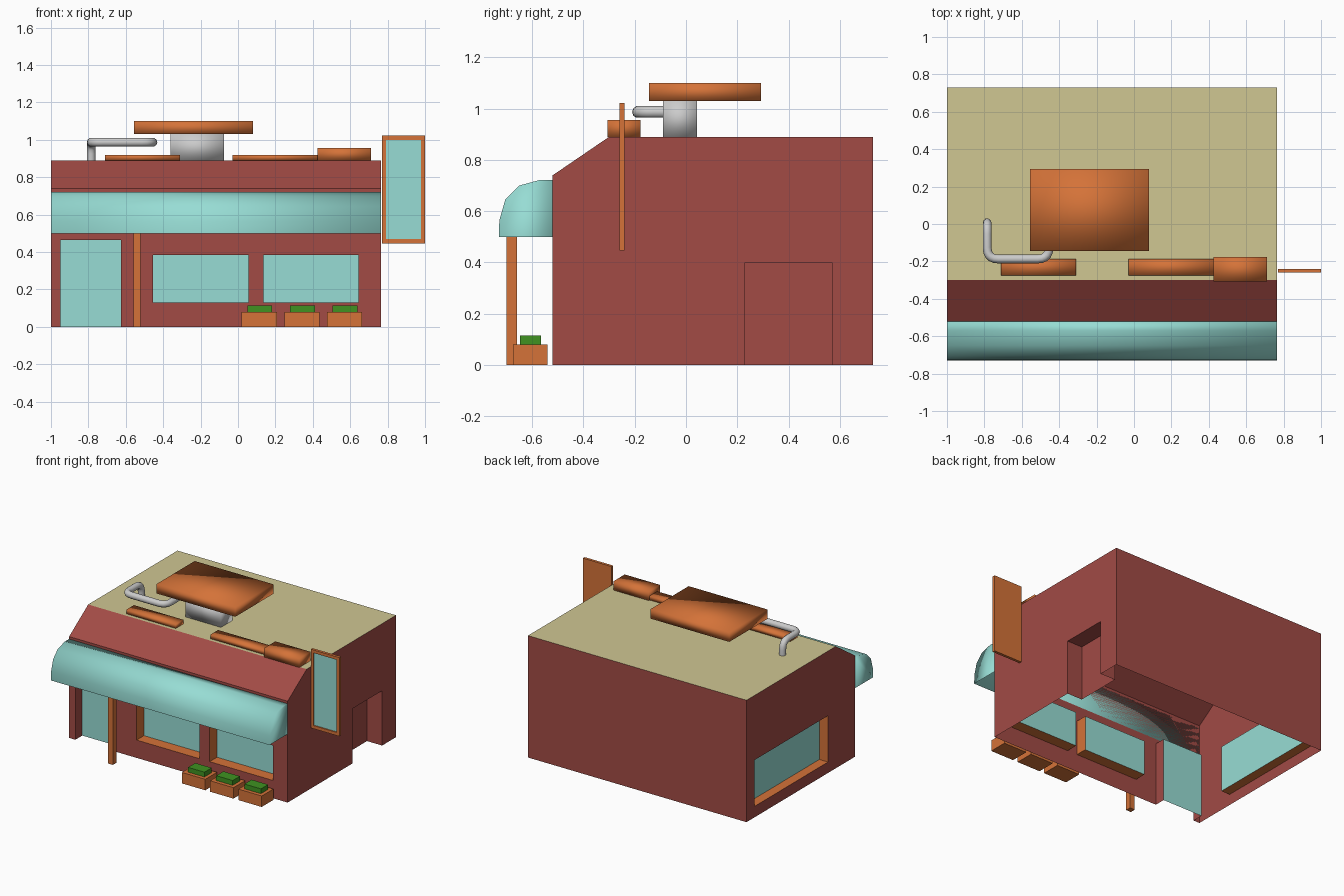
import bpy, bmesh, math
from mathutils import Vector

if "Cube" in bpy.data.objects:
    bpy.data.objects.remove(bpy.data.objects["Cube"])


def mat(name, r, g, b):
    m = bpy.data.materials.new(name)
    m.diffuse_color = (r, g, b, 1)
    m.use_nodes = True
    m.node_tree.nodes["Principled BSDF"].inputs["Base Color"].default_value = m.diffuse_color
    return m


RED = mat("brick_red", 0.36, 0.07, 0.06)
ORANGE = mat("orange", 0.66, 0.17, 0.04)
TEAL = mat("pale_teal", 0.31, 0.72, 0.66)
BEIGE = mat("roof_beige", 0.63, 0.57, 0.29)
GREEN = mat("leaf_green", 0.05, 0.29, 0.015)


def make(name, bm, mats=(), smooth=False):
    bmesh.ops.recalc_face_normals(bm, faces=bm.faces)
    me = bpy.data.meshes.new(name)
    for f in bm.faces:
        f.smooth = smooth
    bm.to_mesh(me)
    bm.free()
    for m in mats:
        me.materials.append(m)
    ob = bpy.data.objects.new(name, me)
    bpy.context.collection.objects.link(ob)
    return ob


def box(name, x, y, z, mats=(), smooth=False):
    bm = bmesh.new()
    bmesh.ops.create_cube(bm, size=1)
    for v in bm.verts:
        v.co = [r[0] + (c + 0.5) * (r[1] - r[0]) for c, r in zip(v.co, (x, y, z))]
    return make(name, bm, mats, smooth)


def prism(name, profile, x0, x1, mats, smooth=False):
    """Extrude a (y, z) profile along x."""
    bm = bmesh.new()
    f = bm.faces.new([bm.verts.new((x0, y, z)) for y, z in profile])
    ext = bmesh.ops.extrude_face_region(bm, geom=[f])["geom"]
    bmesh.ops.translate(bm, vec=(x1 - x0, 0, 0),
                        verts=[v for v in ext if isinstance(v, bmesh.types.BMVert)])
    return make(name, bm, mats, smooth)


def open_bottom(ob, z):
    bm = bmesh.new()
    bm.from_mesh(ob.data)
    low = [f for f in bm.faces if f.normal.z < -0.9 and all(abs(v.co.z - z) < 1e-3 for v in f.verts)]
    bmesh.ops.delete(bm, geom=low, context='FACES')
    bm.to_mesh(ob.data)
    bm.free()


def recess(ob, x, y, z, axis, reveal, back):
    """Cut a niche; colour its sides and its back by material slot."""
    cutter = box("niche_cutter", x, y, z)
    cutter.hide_render = True
    mod = ob.modifiers.new("niche", 'BOOLEAN')
    mod.operation, mod.solver, mod.object = 'DIFFERENCE', 'EXACT', cutter
    bpy.context.view_layer.objects.active = ob
    bpy.ops.object.modifier_apply(modifier=mod.name)
    bpy.data.objects.remove(cutter)
    e = 1e-3
    for p in ob.data.polygons:
        pts = [ob.data.vertices[i].co for i in p.vertices]
        if all(r[0] - e < c < r[1] + e for v in pts for c, r in zip(v, (x, y, z))):
            p.material_index = back if abs(p.normal[axis]) > 0.9 else reveal


# building shell with sloped front roof, open underneath
X0, X1 = -1.0, 0.765
building = prism("building", [(-0.52, 0), (-0.52, 0.74), (-0.30, 0.89), (0.73, 0.89), (0.73, 0)],
                 X0, X1, (RED, BEIGE, ORANGE, TEAL))
for p in building.data.polygons:
    if p.normal.z > 0.99:
        p.material_index = 1

# front windows, side window, front door, side doorway
for x in (-0.455, 0.135):
    recess(building, (x, x + 0.51), (-0.6, -0.435), (0.13, 0.385), 1, 2, 3)
recess(building, (-1.1, -0.93), (-0.21, 0.64), (0.08, 0.418), 0, 2, 3)
recess(building, (-0.95, -0.625), (-0.6, -0.44), (-0.1, 0.465), 1, 0, 3)
recess(building, (0.643, 0.9), (0.23, 0.57), (-0.1, 0.40), 0, 0, 0)
open_bottom(building, 0)

# rounded awning and its post
awning = prism("awning", [(-0.52, 0.5), (-0.73, 0.5), (-0.728, 0.565), (-0.705, 0.645), (-0.65, 0.70),
                          (-0.57, 0.722), (-0.52, 0.722)], X0, X1, (TEAL,), True)
open_bottom(awning, 0.5)
box("awning_post", (-0.56, -0.52), (-0.70, -0.66), (0, 0.5), (ORANGE,))

# planters
for i in range(3):
    x = 0.02 + i * 0.228
    box(f"planter_{i + 1}", (x, x + 0.188), (-0.675, -0.54), (0, 0.08), (ORANGE,))
    box(f"plant_{i + 1}", (x + 0.03, x + 0.163), (-0.648, -0.565), (0.08, 0.115), (GREEN,))

# hanging side sign with inset panel
sign = box("side_sign", (0.77, 1.0), (-0.26, -0.24), (0.447, 1.022), (ORANGE, TEAL))
recess(sign, (0.792, 0.978), (-0.3, -0.252), (0.47, 1.0), 1, 0, 1)

# rooftop slabs
box("roof_slab_left", (-0.71, -0.31), (-0.275, -0.187), (0.89, 0.92), (ORANGE,), True)
box("roof_slab_right", (-0.03, 0.43), (-0.275, -0.187), (0.89, 0.92), (ORANGE,), True)
box("roof_block", (0.425, 0.71), (-0.307, -0.177), (0.89, 0.955), (ORANGE,), True)

# raised roof board on grey pedestal
box("board_pedestal", (-0.36, -0.075), (-0.09, 0.043), (0.89, 1.03), (), True)
box("roof_board", (-0.555, 0.08), (-0.145, 0.293), (1.03, 1.10), (ORANGE,), True)


def rounded(path, r, n=5):
    """Fillet the inner corners of a path."""
    pts = [Vector(p) for p in path]
    out = [pts[0]]
    for a, b, c in zip(pts, pts[1:], pts[2:]):
        p, q = b + (a - b).normalized() * r, b + (c - b).normalized() * r
        for i in range(n + 1):
            t = i / n
            out.append(p * (1 - t) ** 2 + b * 2 * t * (1 - t) + q * t * t)
    return out + [pts[-1]]


# bent roof pipe
cu = bpy.data.curves.new("roof_pipe", 'CURVE')
cu.dimensions = '3D'
cu.bevel_depth, cu.bevel_resolution, cu.use_fill_caps = 0.0235, 3, True
path = rounded([(-0.785, 0.006, 0.885), (-0.785, 0.006, 0.987), (-0.785, -0.187, 0.987),
                (-0.455, -0.187, 0.987), (-0.455, 0.03, 0.987)], 0.06)
sp = cu.splines.new('POLY')
sp.points.add(len(path) - 1)
for pt, co in zip(sp.points, path):
    pt.co = (*co, 1)
sp.use_smooth = True
bpy.context.collection.objects.link(bpy.data.objects.new("roof_pipe", cu))
